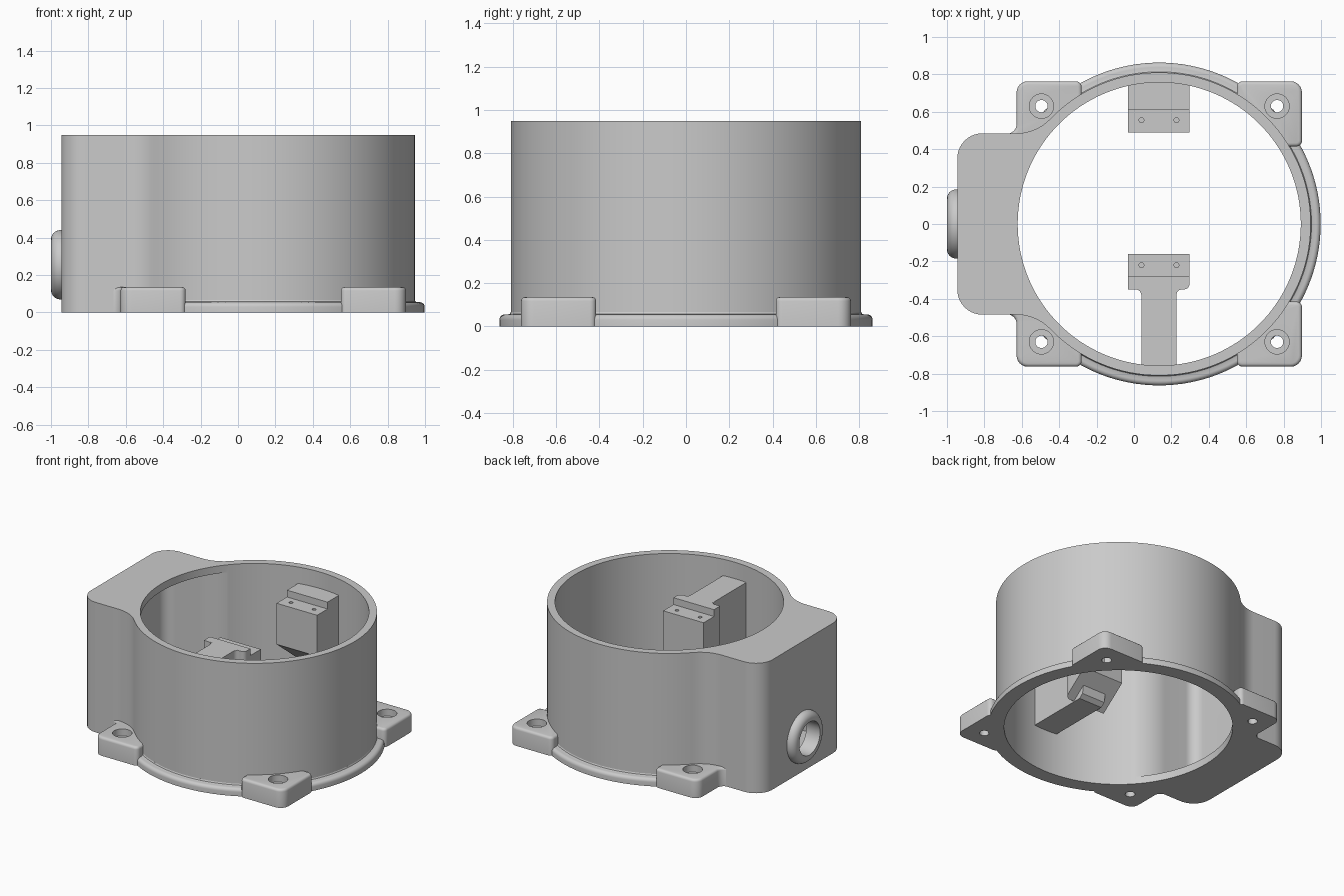
import bpy, bmesh
from math import sin, cos, pi, atan2, sqrt, radians
from mathutils import Vector, Matrix

if "Cube" in bpy.data.objects:
    bpy.data.objects.remove(bpy.data.objects["Cube"])

COLOUR = (0.59, 0.59, 0.59, 1)
grey = bpy.data.materials.new("plain grey")
grey.use_nodes = True
grey.diffuse_color = COLOUR
grey.node_tree.nodes["Principled BSDF"].inputs["Base Color"].default_value = COLOUR

CX = 0.135            # centre of the round housing
HEIGHT = 0.95
OUTER, BORE = 0.81, 0.757


def make(name, bm):
    bmesh.ops.recalc_face_normals(bm, faces=bm.faces[:])
    mesh = bpy.data.meshes.new(name)
    bm.to_mesh(mesh)
    bm.free()
    mesh.materials.append(grey)
    obj = bpy.data.objects.new(name, mesh)
    bpy.context.collection.objects.link(obj)
    return obj


def activate(obj):
    bpy.ops.object.select_all(action="DESELECT")
    obj.select_set(True)
    bpy.context.view_layer.objects.active = obj


def smooth(obj):
    activate(obj)
    bpy.ops.object.shade_smooth_by_angle(angle=radians(32))


def cut(obj, *cutters):
    for cutter in cutters:
        mod = obj.modifiers.new("cut", "BOOLEAN")
        mod.operation, mod.solver, mod.object = "DIFFERENCE", "EXACT", cutter
        activate(obj)
        bpy.ops.object.modifier_apply(modifier=mod.name)
        bpy.data.objects.remove(cutter)


def prism(points, z0, z1):
    bm = bmesh.new()
    face = bm.faces.new([bm.verts.new((x, y, z0)) for x, y in points])
    ext = bmesh.ops.extrude_face_region(bm, geom=[face])
    bmesh.ops.translate(bm, vec=(0, 0, z1 - z0),
                        verts=[g for g in ext["geom"] if isinstance(g, bmesh.types.BMVert)])
    return bm


def arc(cx, cy, r, a0, a1, n):
    return [(cx + r * cos(a0 + (a1 - a0) * i / n), cy + r * sin(a0 + (a1 - a0) * i / n))
            for i in range(n + 1)]


def disc(x, y, r, z0, z1, n=32):
    return make("cutter", prism(arc(x, y, r, 0, 2 * pi, n)[:-1], z0, z1))


def rounded(corners, n=6):
    """Polygon from (x, y, radius) corners."""
    pts = []
    for i, (x, y, r) in enumerate(corners):
        p = Vector((x, y))
        if r == 0:
            pts.append((x, y))
            continue
        u = (Vector(corners[i - 1][:2]) - p).normalized()
        v = (Vector(corners[(i + 1) % len(corners)][:2]) - p).normalized()
        half = u.angle(v) / 2
        c = p + (u + v).normalized() * (r / sin(half))
        t = r * cos(half) / sin(half)
        a, b = p + u * t - c, p + v * t - c
        for k in range(n + 1):
            # blend the end directions evenly round the corner
            f = (pi - 2 * half) * k / n
            d = a * sin(pi - 2 * half - f) + b * sin(f)
            pts.append(tuple(c + d.normalized() * r))
    return pts


def housing_outline(d):
    """Round housing blended into a side box, inset by d."""
    blend = 0.25
    fy = 0.485 + blend
    fx = CX - sqrt((OUTER + blend) ** 2 - fy ** 2)
    half = arc(-0.81, 0.35, 0.135 - d, pi, pi / 2, 10)
    half += arc(fx, fy, blend + d, -pi / 2, atan2(-fy, CX - fx), 12)
    half += arc(CX, 0, OUTER - d, atan2(fy, fx - CX), 0, 64)[1:]
    return half + [(x, -y) for x, y in reversed(half[:-1])]


def lathe(name, profile, matrix, n=96):
    """Closed (radius, height) profile turned round its axis."""
    bm = bmesh.new()
    rings = [[bm.verts.new((r * cos(2 * pi * i / n), r * sin(2 * pi * i / n), z))
              for r, z in profile] for i in range(n)]
    m = len(profile)
    for i in range(n):
        a, b = rings[i], rings[(i + 1) % n]
        for j in range(m):
            bm.faces.new((a[j], b[j], b[(j + 1) % m], a[(j + 1) % m]))
    bm.transform(matrix)
    smooth(make(name, bm))


def side_profile(points, width):
    """(y, z) profile extruded across x about the housing centre."""
    bm = prism(points, -width / 2, width / 2)
    bm.transform(Matrix(((0, 0, 1, CX - 0.002), (1, 0, 0, 0), (0, 1, 0, 0), (0, 0, 0, 1))))
    return bm


# Housing shell: bore, hollow side box and cable hole
PORT_Z = 0.255
housing = make("housing", prism(housing_outline(0), 0, HEIGHT))
bore = disc(CX, 0, BORE, -0.1, 1.1, 128)
cavity = make("cutter", prism(housing_outline(0.056), 0.055, HEIGHT - 0.055))
hole = disc(0, 0, 0.12, -0.1, 0.1, 48)
hole.data.transform(Matrix.Translation((-0.93, 0, PORT_Z)) @ Matrix.Rotation(pi / 2, 4, "Y"))
cut(housing, bore, cavity, hole)
smooth(housing)

# Base flange with rounded edge
flange = [(0.80, 0), (0.863, 0)] + arc(0.838, 0.03, 0.025, 0, pi / 2, 5)
flange += [(0.822, 0.055), (0.814, 0.058), (0.81, 0.067), (0.80, 0.067)]
lathe("base_flange", flange, Matrix.Translation((CX, 0, 0)), 128)

# Cable port collar on the box
collar = [(0.12, -0.01), (0.185, -0.01)] + arc(0.135, 0.005, 0.05, 0, pi / 2, 8) + [(0.12, 0.055)]
lathe("cable_port", collar,
      Matrix.Translation((-0.945, 0, PORT_Z)) @ Matrix.Rotation(-pi / 2, 4, "Y"), 64)

# Mounting lugs with counterbored screw holes
LUG_TOP = 0.135
left_lug = [(-0.28, 0.763, 0.03), (-0.628, 0.763, 0.06), (-0.628, 0.483, 0.05),
            (-0.72, 0.483, 0), (-0.72, 0.44, 0), (-0.28, 0.44, 0)]
right_lug = [(0.55, 0.763, 0.03), (0.898, 0.763, 0.06), (0.898, 0.415, 0.03), (0.55, 0.415, 0)]
for side, corners, hx in (("right", left_lug, CX - 0.63), ("left", right_lug, CX + 0.63)):
    for end, s in (("front", -1), ("back", 1)):
        bm = prism([(x, s * y) for x, y in rounded(corners)], 0, LUG_TOP)
        rim = [e for e in bm.edges if all(v.co.z > 0.1 for v in e.verts)]
        bmesh.ops.bevel(bm, geom=rim, offset=0.018, segments=3, profile=0.5,
                        affect="EDGES", clamp_overlap=False)
        lug = make(f"{end}_{side}_lug", bm)
        inside = make("cutter", prism(housing_outline(0.015), -0.1, 0.5))
        cut(lug, inside, disc(hx, s * 0.63, 0.033, -0.1, 0.3),
            disc(hx, s * 0.63, 0.065, 0.085, 0.3))
        smooth(lug)

# Inner brackets: stepped blocks with sloped undersides
STEP, TOP, HEAD_W, ARM_W = 0.78, 0.83, 0.328, 0.188
back = make("back_bracket", side_profile(
    [(0.78, 0.25), (0.49, 0.48), (0.49, STEP), (0.61, STEP), (0.61, TOP), (0.78, TOP)], HEAD_W))
bm = side_profile([(-0.35, 0.32), (-0.16, 0.47), (-0.16, STEP), (-0.28, STEP),
                   (-0.28, TOP), (-0.35, TOP)], HEAD_W)
corners = [e for e in bm.edges if all(v.co.y < -0.34 for v in e.verts)
           and abs(e.verts[0].co.z - e.verts[1].co.z) > 0.1]
bmesh.ops.bevel(bm, geom=corners, offset=0.03, segments=4, profile=0.5, affect="EDGES")
front = make("front_bracket_head", bm)
for bracket, y in ((back, 0.555), (front, -0.22)):
    cut(bracket, *[disc(CX + dx, y, 0.013, 0.65, 0.9, 16) for dx in (-0.095, 0.092)])
    smooth(bracket)

# Arm joining the front bracket to the wall, with filleted neck
smooth(make("front_bracket_arm", side_profile(
    [(-0.78, 0.315), (-0.29, 0.315), (-0.26, 0.34), (-0.25, 0.40), (-0.25, 0.7),
     (-0.34, TOP), (-0.78, TOP)], ARM_W)))
w = ARM_W / 2
neck = [(w + 0.035, -0.34, 0), (w + 0.035, -0.35, 0), (w, -0.35, 0.03), (w, -0.40, 0)]
neck += [(-x, y, r) for x, y, r in reversed(neck)]
smooth(make("front_bracket_neck",
            prism([(x + CX - 0.002, y) for x, y in rounded(neck)], 0.33, TOP - 0.001)))
